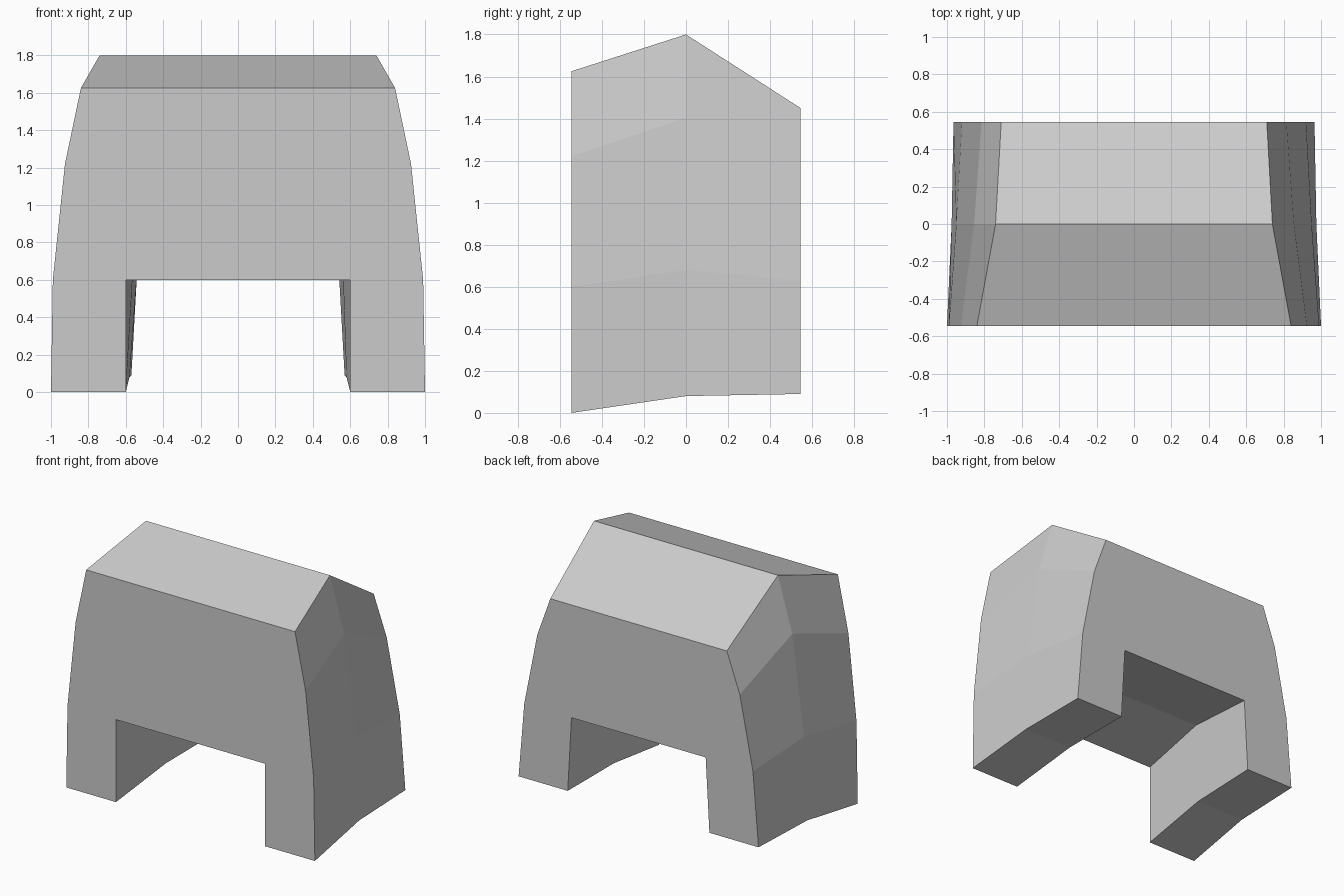
import bpy
import bmesh

if "Cube" in bpy.data.objects:
    bpy.data.objects.remove(bpy.data.objects["Cube"])

# Colour
grey = bpy.data.materials.new("plain grey")
grey.diffuse_color = (0.6, 0.6, 0.6, 1)
grey.use_nodes = True
grey.node_tree.nodes["Principled BSDF"].inputs["Base Color"].default_value = grey.diffuse_color

# Right half of each cross-section, from the inner arch top round to the roof edge
sections = [
    (-0.545, [(0.60, 0.60), (0.60, 0.00), (1.00, 0.00), (0.99, 0.60), (0.925, 1.22), (0.84, 1.625)]),
    (0.0, [(0.56, 0.68), (0.58, 0.08), (0.975, 0.08), (0.95, 0.68), (0.855, 1.405), (0.74, 1.80)]),
    (0.545, [(0.54, 0.63), (0.57, 0.09), (0.965, 0.09), (0.92, 0.63), (0.815, 1.16), (0.71, 1.45)]),
]

# Loft the mirrored arch sections from front to back
bm = bmesh.new()
rings = []
for y, half in sections:
    outline = half + [(-x, z) for x, z in reversed(half)]
    rings.append([bm.verts.new((x, y, z)) for x, z in outline])
for a, b in zip(rings, rings[1:]):
    for i in range(len(a)):
        j = (i + 1) % len(a)
        bm.faces.new((a[i], a[j], b[j], b[i]))

# Flat front and back
bm.faces.new(rings[0])
bm.faces.new(rings[-1])
bmesh.ops.recalc_face_normals(bm, faces=bm.faces)

mesh = bpy.data.meshes.new("arched_block")
bm.to_mesh(mesh)
bm.free()
mesh.materials.append(grey)
bpy.context.collection.objects.link(bpy.data.objects.new("arched_block", mesh))
